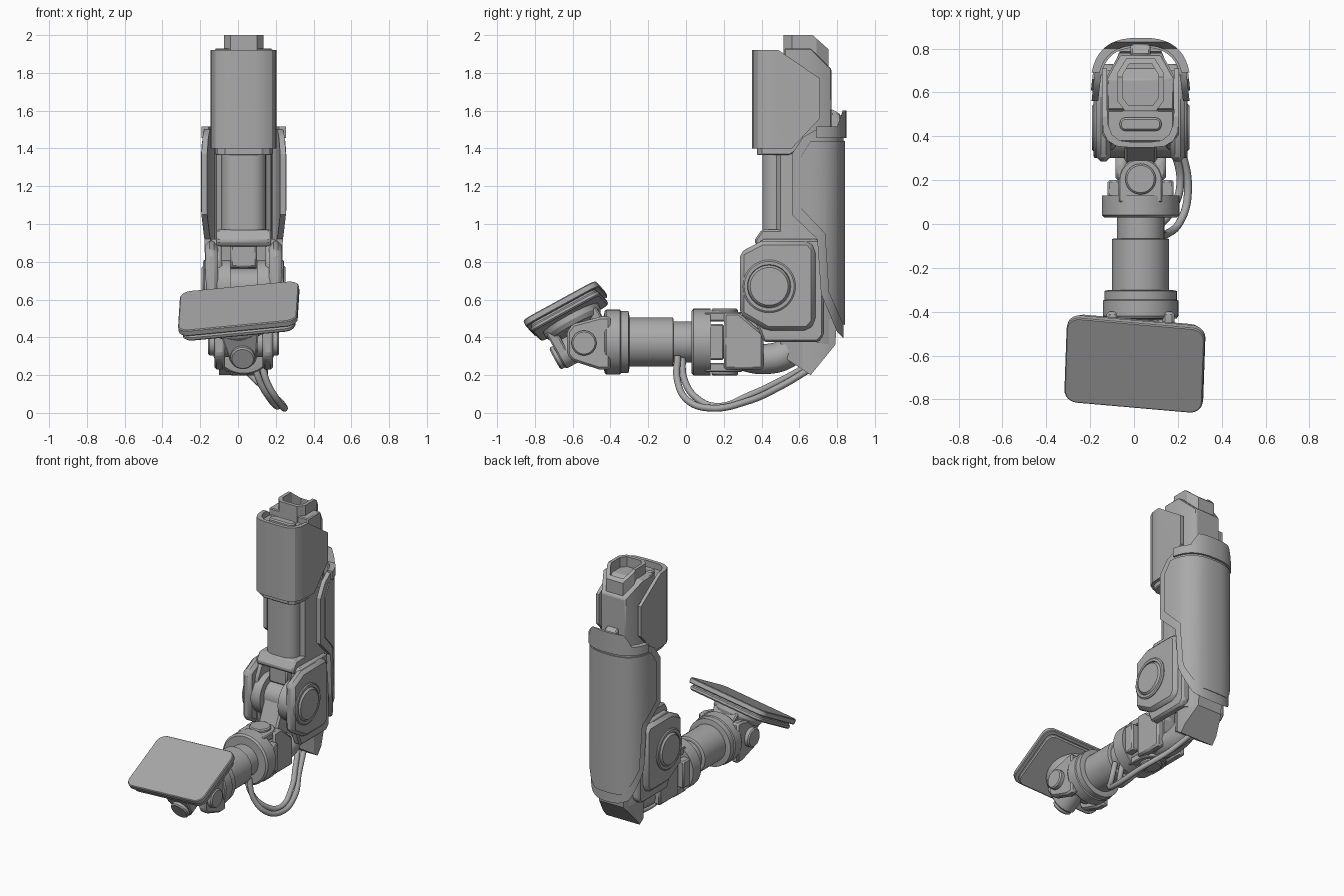
import bpy, bmesh, math
from mathutils import Vector, Matrix

if "Cube" in bpy.data.objects:
    bpy.data.objects.remove(bpy.data.objects["Cube"])

grey = bpy.data.materials.new("mid_grey")
grey.use_nodes = True
grey.diffuse_color = (0.4, 0.4, 0.4, 1)
grey.node_tree.nodes["Principled BSDF"].inputs["Base Color"].default_value = (0.4, 0.4, 0.4, 1)

parts = []
CENTRE_X = 0.03


def add(name, bm):
    bmesh.ops.recalc_face_normals(bm, faces=bm.faces)
    mesh = bpy.data.meshes.new(name)
    bm.to_mesh(mesh)
    bm.free()
    ob = bpy.data.objects.new(name, mesh)
    bpy.context.collection.objects.link(ob)
    parts.append(ob)
    return ob


def bevel(ob, width, segments=1):
    mod = ob.modifiers.new("bevel", "BEVEL")
    mod.width, mod.segments, mod.limit_method = width, segments, "ANGLE"
    return ob


def prism(name, pts, axis, lo, hi, edge=0, matrix=None):
    """Extrude a 2D outline along an axis."""
    bm = bmesh.new()
    order = {"x": lambda p, d: (d, p[0], p[1]),
             "y": lambda p, d: (p[0], d, p[1]),
             "z": lambda p, d: (p[0], p[1], d)}[axis]
    a, b = [[bm.verts.new(order(p, d)) for p in pts] for d in (lo, hi)]
    bm.faces.new(a)
    bm.faces.new(b)
    for i in range(len(pts)):
        j = (i + 1) % len(pts)
        bm.faces.new((a[i], a[j], b[j], b[i]))
    if matrix:
        bm.transform(matrix)
    ob = add(name, bm)
    return bevel(ob, edge) if edge else ob


def lathe(name, origin, direction, profile, n=40):
    """Turn (distance, radius) rings about a direction, capped at both ends."""
    bm = bmesh.new()
    rings = [[bm.verts.new((r * math.cos(t * math.tau / n), r * math.sin(t * math.tau / n), d))
              for t in range(n)] for d, r in profile]
    for a, b in zip(rings, rings[1:]):
        for i in range(n):
            bm.faces.new((a[i], a[(i + 1) % n], b[(i + 1) % n], b[i]))
    bm.faces.new(rings[0])
    bm.faces.new(rings[-1])
    rot = Vector((0, 0, 1)).rotation_difference(Vector(direction)).to_matrix().to_4x4()
    bm.transform(Matrix.Translation(origin) @ rot)
    return add(name, bm)


def boolean(ob, cutter, op):
    mod = ob.modifiers.new("cut", "BOOLEAN")
    mod.object, mod.operation, mod.solver = cutter, op, "EXACT"
    bpy.context.view_layer.update()
    mesh = bpy.data.meshes.new_from_object(ob.evaluated_get(bpy.context.evaluated_depsgraph_get()))
    ob.modifiers.clear()
    ob.data = mesh
    parts.remove(cutter)
    bpy.data.objects.remove(cutter)
    return ob


def carve(name, plan, side, lo, hi):
    """Part whose plan and side outlines are both given."""
    return boolean(prism(name, plan, "z", lo, hi), prism("cutter", side, "x", -1, 1), "INTERSECT")


def sym(half):
    return half + [(-x, y) for x, y in reversed(half) if x > 0]


def rounded(w, h, r, cx=0, cy=0, seg=6):
    pts = []
    for k, (sx, sy) in enumerate(((1, 1), (-1, 1), (-1, -1), (1, -1))):
        for i in range(seg + 1):
            a = (k + i / seg) * math.pi / 2
            pts.append((cx + sx * (w / 2 - r) + r * math.cos(a), cy + sy * (h / 2 - r) + r * math.sin(a)))
    return pts


# Upper sleeve: outer cover wrapped round an inner body, with a hollow top socket
cover_plan = sym([(0.06, 0.35), (0.11, 0.355), (0.15, 0.38), (0.17, 0.42), (0.175, 0.48), (0.175, 0.72)])
cover_side = [(0.34, 1.4), (0.56, 1.4), (0.71, 1.56), (0.71, 1.77), (0.49, 1.92), (0.34, 1.92)]
cover = carve("sleeve_cover", cover_plan, cover_side, 1.3, 2)
boolean(cover, prism("cutter", [(x * 0.87, 0.375 + (y - 0.35) * 1.1) for x, y in cover_plan], "z", 1.2, 2.2),
        "DIFFERENCE")
body_plan = sym([(0.1, 0.375), (0.14, 0.4), (0.152, 0.45), (0.152, 0.66), (0.09, 0.775)])
body_side = [(0.37, 1.365), (0.55, 1.365), (0.77, 1.5), (0.77, 1.82), (0.66, 1.93), (0.52, 1.93),
             (0.52, 1.88), (0.37, 1.88)]
body = carve("sleeve_body", body_plan, body_side, 1.3, 2.1)
bevel(body, 0.006)
socket_plan = sym([(0.07, 0.515), (0.105, 0.56), (0.105, 0.69), (0.065, 0.755)])
socket = carve("top_socket", socket_plan, [(0.5, 1.8), (0.76, 1.8), (0.76, 1.92), (0.67, 2), (0.5, 2)], 1.7, 2.1)
boolean(socket, prism("cutter", [(x * 0.78, 0.64 + (y - 0.64) * 0.8) for x, y in socket_plan], "z", 1.88, 2.2),
        "DIFFERENCE")
bevel(prism("top_latch", rounded(0.19, 0.06, 0.025, 0, 0.455), "z", 1.87, 1.91), 0.008)

# Inner mast, side rails and spine
prism("mast", rounded(0.235, 0.24, 0.07, 0, 0.525), "z", 0.88, 1.4)
for s in (1, -1):
    prism("mast_rail", [(s * 0.09, 0.46), (s * 0.145, 0.5), (s * 0.155, 0.7), (s * 0.09, 0.7)], "z", 0.9, 1.4)
spine_plan = sym([(0.15, 0.56), (0.15, 0.68), (0.09, 0.79)])
carve("spine", spine_plan, [(0.56, 0.4), (0.76, 0.36), (0.79, 0.5), (0.78, 1.45), (0.56, 1.45)], 0.3, 1.5)
prism("spine_tab", [(0.76, 1.4), (0.82, 1.4), (0.82, 1.58), (0.77, 1.61)], "x", -0.045, 0.045, 0.008)


# Back shell: curved guard, raised panel and top band
def shell(name, side, grow, thick):
    def arc(off):
        return [(math.copysign(abs(math.cos(a)) ** 0.75, math.cos(a)) * (0.215 + off),
                 0.6 + math.sin(a) ** 0.75 * (0.235 + off))
                for a in [math.pi * i / 24 for i in range(1, 24)]]
    out, inn = arc(grow), arc(grow - thick)
    flare = 0.227 + grow
    plan = [(flare, 0.53)] + out + [(-flare, 0.53), (thick - flare, 0.53)] + inn[::-1] + [(flare - thick, 0.53)]
    return carve(name, plan, side, 0.2, 1.8)


guard_side = [(0.62, 1.46), (0.56, 1.37), (0.56, 1.05), (0.695, 0.92), (0.715, 0.63), (0.8, 0.43), (0.86, 0.37),
              (0.9, 0.37), (0.9, 1.5), (0.69, 1.5)]
shell("back_guard", guard_side, 0, 0.03)
panel_side = [(0.66, 1.44), (0.61, 1.36), (0.61, 1.08), (0.735, 0.95), (0.755, 0.64), (0.83, 0.47), (0.9, 0.44),
              (0.9, 1.44)]
shell("guard_panel", panel_side, 0.008, 0.02)
shell("guard_top_band", [(0.69, 1.455), (0.9, 1.455), (0.9, 1.6), (0.83, 1.6), (0.8, 1.515), (0.69, 1.515)], 0.014, 0.035)

# Elbow: layered side plates, pivot caps, top bracket and barrel
plate = [(0.285, 0.85), (0.4, 0.91), (0.65, 0.91), (0.685, 0.87), (0.685, 0.48), (0.645, 0.435), (0.43, 0.435),
         (0.285, 0.52)]
frame = [(0.4, 0.92), (0.7, 0.92), (0.73, 0.88), (0.73, 0.41), (0.7, 0.375), (0.41, 0.375), (0.36, 0.5), (0.34, 0.8)]
for s in (1, -1):
    prism("elbow_plate", plate, "x", s * 0.135, s * 0.203, 0.022)
    prism("elbow_frame", frame, "x", s * 0.115, s * 0.175, 0.012)
    lathe("elbow_cap", (s * 0.1, 0.44, 0.67), (s, 0, 0),
          [(-0.03, 0.14), (0.108, 0.14), (0.114, 0.132), (0.114, 0.115), (0.106, 0.112), (0.114, 0.108), (0.122, 0.1)])
lathe("elbow_barrel", (-0.12, 0.44, 0.67), (1, 0, 0), [(0, 0.095), (0.24, 0.095)])
prism("elbow_bracket", [(0.36, 0.91), (0.4, 0.97), (0.62, 0.97), (0.62, 0.88), (0.38, 0.88)], "x", -0.145, 0.145, 0.01)
prism("elbow_core", [(0.5, 0.9), (0.7, 0.9), (0.72, 0.4), (0.56, 0.4), (0.53, 0.6)], "x", -0.13, 0.13)
prism("elbow_stop", [(0.4, 0.9), (0.55, 0.9), (0.55, 0.75), (0.4, 0.77)], "x", -0.07, 0.07, 0.01)
carve("heel_wedge", sym([(0.05, 0.5), (0.13, 0.62), (0.13, 0.7), (0.08, 0.83)]),
      [(0.48, 0.4), (0.54, 0.28), (0.66, 0.2), (0.79, 0.36), (0.8, 0.5), (0.5, 0.5)], 0.1, 0.6)

# Forearm link hanging from the elbow into the hinge
bevel(prism("forearm_link", [(0.2, 0.24), (0.41, 0.24), (0.41, 0.45), (0.52, 0.6), (0.5, 0.72), (0.37, 0.72),
                             (0.28, 0.51), (0.2, 0.51)], "x", -0.075, 0.075), 0.012)
for s in (1, -1):
    prism("link_cheek", [(0.2, 0.23), (0.41, 0.23), (0.41, 0.42), (0.28, 0.53), (0.2, 0.53)], "x", s * 0.06, s * 0.115, 0.012)

# Hinge: collar, tabs with pins, side straps
AXIS_Z = 0.375
for s in (1, -1):
    tab = [(-0.1, 0.1), (0.1, 0.1)] + [(0.1 * math.cos(a), 0.2 + 0.1 * math.sin(a))
                                      for a in [math.pi * i / 12 for i in range(13)]]
    prism("hinge_tab", tab, "z", AXIS_Z + s * 0.11, AXIS_Z + s * 0.158, 0.006)
    lathe("hinge_pin", (0, 0.205, AXIS_Z + s * 0.14), (0, 0, s), [(0, 0.07), (0.03, 0.07), (0.038, 0.062)])
    prism("hinge_strap", [(s * 0.09, 0.28), (s * 0.15, 0.28), (s * 0.15, 0.47), (s * 0.09, 0.47)], "y", 0.1, 0.2, 0.008)
lathe("hinge_collar", (0, 0, AXIS_Z), (0, 1, 0), [(0.03, 0.165), (0.04, 0.177), (0.13, 0.177), (0.13, 0.12)])

# Forearm tube and wrist ring
lathe("forearm_tube", (0, 0, AXIS_Z), (0, 1, 0),
      [(-0.44, 0.12), (-0.43, 0.165), (-0.42, 0.172), (-0.35, 0.172), (-0.345, 0.165), (-0.305, 0.165), (-0.3, 0.14),
       (-0.3, 0.13), (-0.07, 0.13), (-0.065, 0.122), (-0.065, 0.108), (0.05, 0.108)])

# Wrist fork and cross barrel
joint = Vector((0, -0.54, 0.37))
for s in (1, -1):
    prism("wrist_fork", [(-0.4, 0.51), (-0.45, 0.51), (-0.6, 0.47), (-0.63, 0.43), (-0.63, 0.31), (-0.6, 0.275),
                         (-0.46, 0.23), (-0.4, 0.23)], "x", s * 0.1, s * 0.155, 0.012)
    lathe("wrist_pin", joint + Vector((s * 0.14, 0, 0)), (s, 0, 0), [(0, 0.066), (0.04, 0.066), (0.048, 0.058)])
lathe("wrist_barrel", joint - Vector((0.12, 0, 0)), (1, 0, 0), [(0, 0.075), (0.24, 0.075)])

# Tilted head: yoke, mount and rounded pad in its own frame
u = Vector((0.63, -0.055, 0.06)).normalized()
n = u.cross(Vector((0.01, 0.385, 0.21))).normalized()
v = n.cross(u)
head = Matrix.Translation(joint) @ Matrix((u, v, n)).transposed().to_4x4()
for s in (1, -1):
    arm = [(0.1, 0.13), (-0.1, 0.13)] + [(0.075 * math.cos(a), 0.075 * math.sin(a))
                                        for a in [math.pi * (1 + i / 12) for i in range(13)]]
    prism("yoke_arm", arm, "y", s * 0.095, s * 0.15, 0.008, head)
    lathe("yoke_pin", joint + v * s * 0.13, v * s, [(0, 0.065), (0.038, 0.065), (0.046, 0.057)])
lathe("yoke_barrel", joint - v * 0.12, v, [(0, 0.075), (0.24, 0.075)])
lathe("head_mount", joint, n, [(0.085, 0.12), (0.095, 0.15), (0.12, 0.165), (0.15, 0.165), (0.155, 0.13), (0.175, 0.13)])
prism("pad_back", rounded(0.6, 0.41, 0.055), "z", 0.15, 0.18, 0.008, head)
prism("pad_seam", rounded(0.58, 0.39, 0.05), "z", 0.175, 0.195, 0, head)
prism("pad_face", rounded(0.635, 0.44, 0.06), "z", 0.19, 0.226, 0.005, head)


# Hose under the elbow and two hanging cables
def tube(name, pts, radius):
    curve = bpy.data.curves.new(name, "CURVE")
    curve.dimensions, curve.bevel_depth, curve.bevel_resolution = "3D", radius, 4
    curve.use_fill_caps = True
    spline = curve.splines.new("BEZIER")
    spline.bezier_points.add(len(pts) - 1)
    for bp, p in zip(spline.bezier_points, pts):
        bp.co = p
        bp.handle_left_type = bp.handle_right_type = "AUTO"
    ob = bpy.data.objects.new(name, curve)
    bpy.context.collection.objects.link(ob)
    parts.append(ob)


tube("elbow_hose", [(0, 0.27, 0.31), (0, 0.42, 0.285), (0, 0.54, 0.32), (0, 0.63, 0.42)], 0.08)
tube("cable_outer", [(0.09, -0.045, 0.3), (0.12, -0.045, 0.17), (0.18, 0.01, 0.065), (0.215, 0.13, 0.025),
                     (0.19, 0.32, 0.06), (0.1, 0.5, 0.14), (0.03, 0.66, 0.235)], 0.018)
tube("cable_inner", [(0.05, -0.02, 0.3), (0.08, -0.01, 0.18), (0.14, 0.06, 0.075), (0.18, 0.17, 0.035),
                     (0.15, 0.34, 0.095), (0.07, 0.5, 0.17), (0, 0.63, 0.24)], 0.018)

# Shared finish
bpy.ops.object.select_all(action="DESELECT")
for ob in parts:
    ob.data.materials.clear()
    ob.data.materials.append(grey)
    ob.location.x += CENTRE_X
    if ob.type == "MESH":
        ob.select_set(True)
        bpy.context.view_layer.objects.active = ob
bpy.ops.object.shade_smooth_by_angle(angle=math.radians(30))
